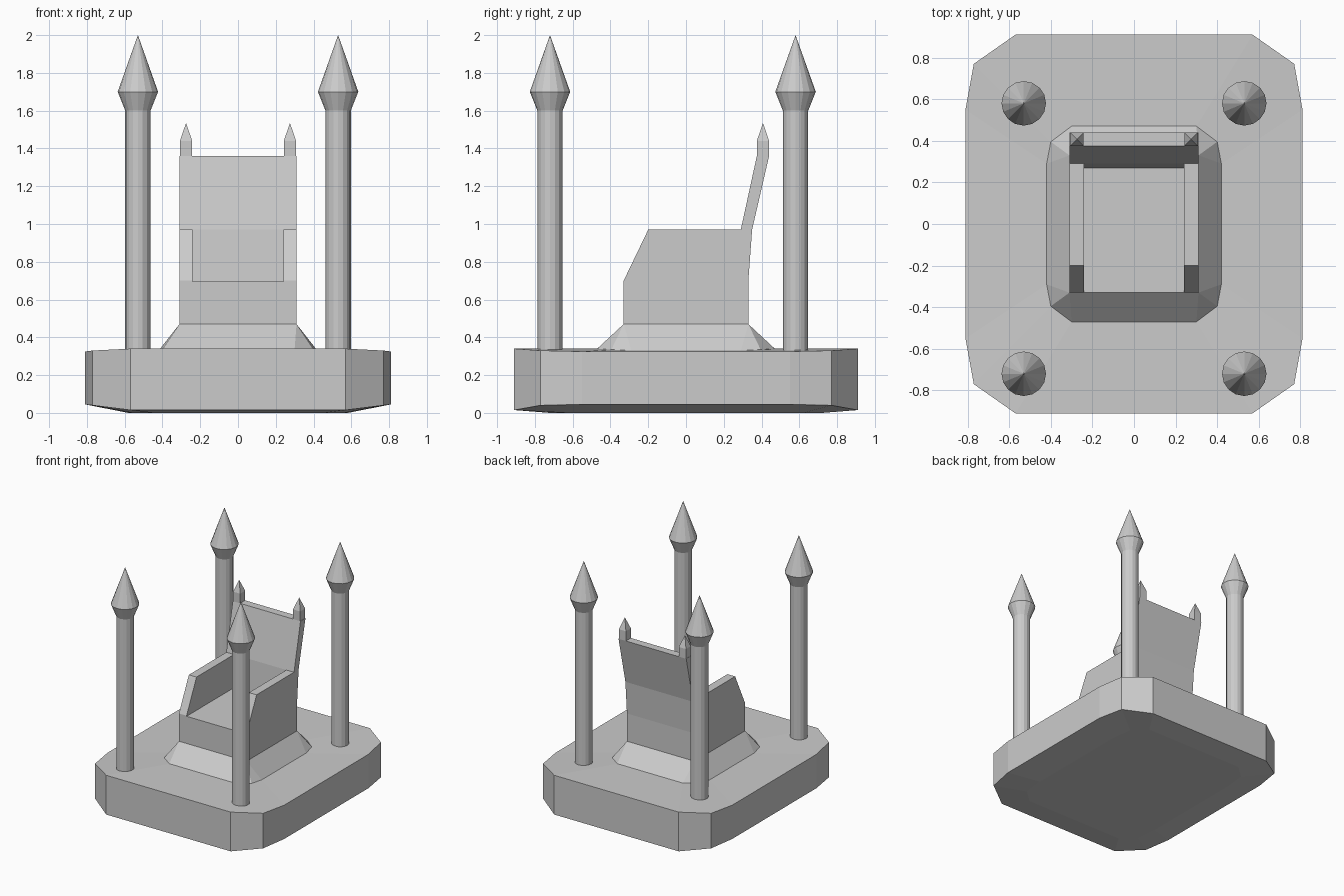
import bpy, bmesh, math

if "Cube" in bpy.data.objects:
    bpy.data.objects.remove(bpy.data.objects["Cube"])


def loft(name, rings, cap_start=True, cap_end=True):
    """Skin a stack of equal-length point rings; repeated points collapse."""
    bm = bmesh.new()
    vs = [[bm.verts.new(p) for p in ring] for ring in rings]
    n = len(rings[0])
    for lo, hi in zip(vs, vs[1:]):
        for i in range(n):
            j = (i + 1) % n
            bm.faces.new((lo[i], lo[j], hi[j], hi[i]))
    if cap_start:
        bm.faces.new(vs[0][::-1])
    if cap_end:
        bm.faces.new(vs[-1])
    bmesh.ops.remove_doubles(bm, verts=bm.verts, dist=1e-4)
    bmesh.ops.recalc_face_normals(bm, faces=bm.faces)
    mesh = bpy.data.meshes.new(name)
    bm.to_mesh(mesh)
    bm.free()
    ob = bpy.data.objects.new(name, mesh)
    bpy.context.collection.objects.link(ob)
    return ob


def four_way(corner):
    """Mirror the points of one corner into a closed symmetric outline."""
    half = corner + [(x, -y, z) for x, y, z in corner[::-1]]
    return half + [(-x, y, z) for x, y, z in half[::-1]]


def prism(name, profile, x0, x1):
    """Extrude a (y, z) side profile along x."""
    return loft(name, [[(x, y, z) for y, z in profile] for x in (x0, x1)])


# Platform with chamfered corners, rising into the sloped plinth
loft("platform", [four_way(c) for c in (
    [(0.45, 0.72, 0), (0.56, 0.62, 0), (0.58, 0.44, 0)],
    [(0.57, 0.91, 0.015), (0.77, 0.77, 0.04), (0.81, 0.55, 0.045)],
    [(0.57, 0.91, 0.34), (0.77, 0.77, 0.33), (0.81, 0.55, 0.325)],
    [(0.30, 0.47, 0.34), (0.40, 0.395, 0.335), (0.42, 0.29, 0.33)],
    [(0.31, 0.33, 0.47)] * 3,
)], cap_end=False)

# Chair body: side silhouette, then the seat hollow between the arms is cut out
chair = prism("chair", [(-0.33, 0.47), (-0.33, 0.70), (-0.20, 0.97), (0.29, 0.97),
                        (0.375, 1.36), (0.44, 1.36), (0.35, 0.97), (0.33, 0.70),
                        (0.33, 0.47)], -0.31, 0.31)
cutter = prism("seat_cutter", [(-0.5, 0.695), (0.27, 0.695), (0.29, 0.97),
                               (0.29, 1.1), (-0.5, 1.1)], -0.24, 0.24)
cutter.hide_render = True
cut = chair.modifiers.new("seat_hollow", 'BOOLEAN')
cut.operation = 'DIFFERENCE'
cut.solver = 'EXACT'
cut.object = cutter
bpy.context.view_layer.objects.active = chair
bpy.ops.object.modifier_apply(modifier=cut.name)
bpy.data.objects.remove(cutter)

# Pointed finials on the backrest corners
for side, cx in (("left", -0.275), ("right", 0.275)):
    rings = [[(cx + sx * r, 0.4075 + sy * r, z)
              for sx, sy in ((-1, -1), (1, -1), (1, 1), (-1, 1))]
             for r, z in ((0.0325, 1.36), (0.0325, 1.44), (0, 1.535))]
    loft("finial_" + side, rings, cap_start=False, cap_end=False)

# Four corner posts with spear-shaped heads
SIDES = 16
for row, y in (("front", -0.72), ("back", 0.58)):
    for side, x in (("left", -0.53), ("right", 0.53)):
        rings = [[(x + r * math.cos(2 * math.pi * i / SIDES),
                   y + r * math.sin(2 * math.pi * i / SIDES), z)
                  for i in range(SIDES)]
                 for r, z in ((0.067, 0.33), (0.067, 1.60), (0.107, 1.70), (0, 2.0))]
        loft(f"post_{row}_{side}", rings, cap_start=False, cap_end=False)
